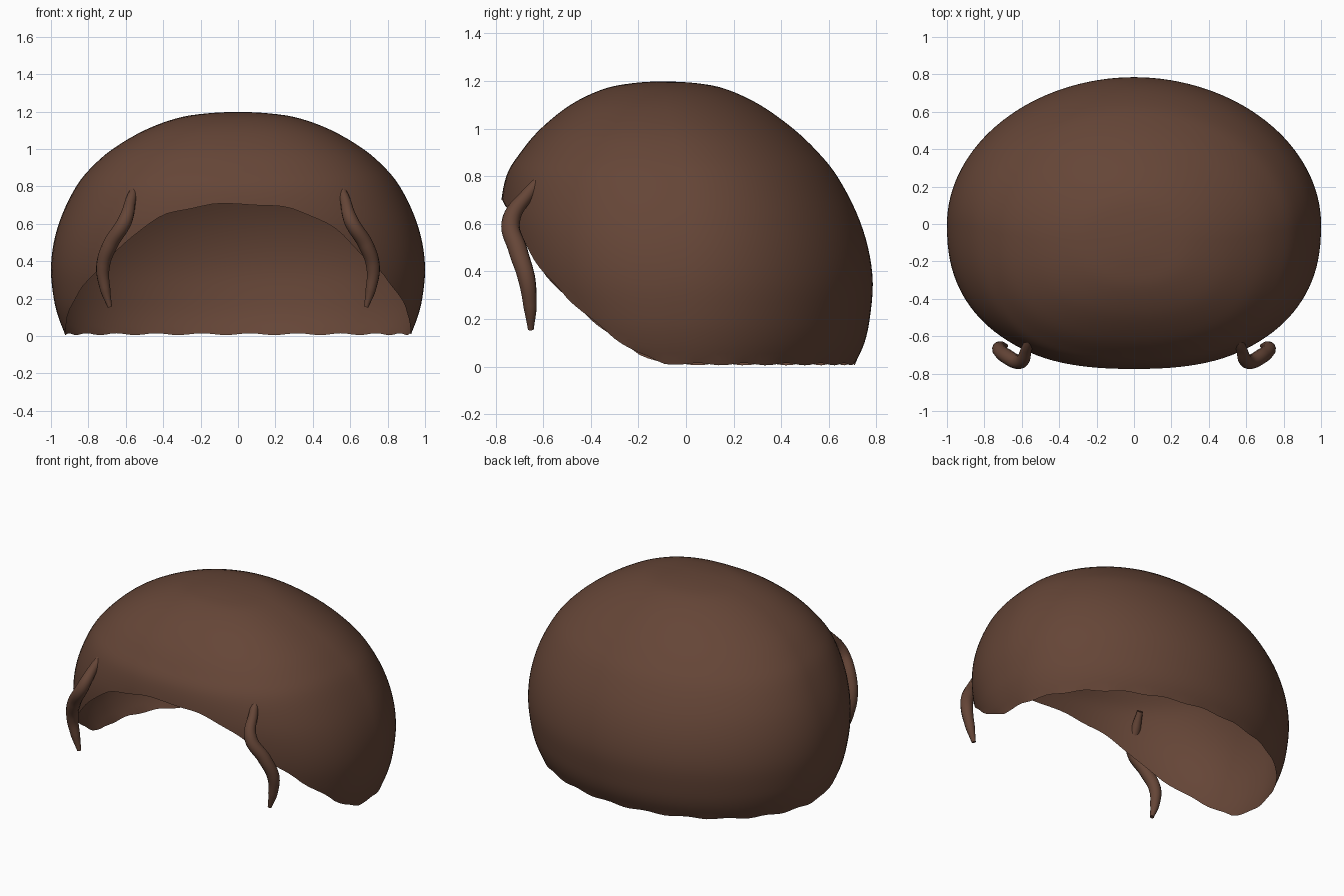
import bpy, bmesh, math

if "Cube" in bpy.data.objects:
    bpy.data.objects.remove(bpy.data.objects["Cube"])

brown = bpy.data.materials.new("dark brown")
brown.diffuse_color = (0.130, 0.060, 0.038, 1)
brown.use_nodes = True
brown.node_tree.nodes["Principled BSDF"].inputs["Base Color"].default_value = brown.diffuse_color

# Cap levels: height, half width, front y, back y
LEVELS = [(0.01, .925, -.60, .71), (.1, .96, -.66, .75), (.2, .985, -.70, .772),
          (.35, 1.0, -.745, .785), (.5, .985, -.772, .765), (.65, .94, -.78, .715),
          (.8, .865, -.755, .635), (.9, .785, -.695, .555), (1.0, .67, -.61, .45),
          (1.1, .50, -.485, .31), (1.165, .325, -.35, .17), (1.19, .17, -.23, .05),
          (1.198, 0, -.1, -.1)]
# Hairline: height of the lower edge for a given y
EDGE = [(-.80, .73), (-.78, .715), (-.74, .645), (-.65, .47), (-.6, .395), (-.5, .29),
        (-.4, .2), (-.3, .12), (-.2, .055), (-.1, .015), (0, .01)]


def level(k):
    """Smooth interpolation of the level table"""
    i = min(int(k), len(LEVELS) - 2)
    t = k - i
    p1, p2 = LEVELS[i], LEVELS[i + 1]
    p0 = LEVELS[i - 1] if i else [2 * a - b for a, b in zip(p1, p2)]
    if i + 2 < len(LEVELS):
        p3 = LEVELS[i + 2]
    else:
        p3 = (p1[0], -p1[1], -.2 - p1[2], -.2 - p1[3])
    return [.5 * (2 * b + (c - a) * t + (2 * a - 5 * b + 4 * c - d) * t * t
                  + (3 * b - a - 3 * c + d) * t ** 3) for a, b, c, d in zip(p0, p1, p2, p3)]


def edge(y):
    if y >= 0:
        return .01
    for (a, za), (b, zb) in zip(EDGE, EDGE[1:]):
        if y <= b:
            return za + (zb - za) * max(0, y - a) / (b - a)


def point(k, ang):
    z, w, f, b = level(k)
    mid = (f + b) / 2 if k > 9 else max(0, k - 5) / 4 * (f + b) / 2
    c, s = math.cos(ang), math.sin(ang)
    n = 2 / (1.97 if s > 0 else 2.42)         # squarer at the front
    x = w * math.copysign(abs(c) ** n, c)
    y = mid + ((b - mid) if s > 0 else (mid - f)) * math.copysign(abs(s) ** n, s)
    return x, y, z


def lower_k(ang):
    lo, hi = 0.0, 9.0
    if point(0, ang)[2] >= edge(point(0, ang)[1]):
        return 0.0
    for _ in range(30):
        m = (lo + hi) / 2
        p = point(m, ang)
        if p[2] < edge(p[1]):
            lo = m
        else:
            hi = m
    return hi


# Hair cap: open thin shell
bm = bmesh.new()
N, R = 128, 48
top = len(LEVELS) - 1
cols = []
for j in range(N):
    a = 2 * math.pi * j / N
    k0 = lower_k(a)
    col = []
    for i in range(R):
        x, y, z = point(k0 + (top - k0) * i / R, a)
        if i == 0:
            z += .005 * math.sin(a * 22)      # slightly wavy rim
        col.append(bm.verts.new((x, y, z)))
    cols.append(col)
apex = bm.verts.new((0, -.1, 1.198))
for j in range(N):
    A, B = cols[j], cols[(j + 1) % N]
    for i in range(R - 1):
        bm.faces.new((A[i], B[i], B[i + 1], A[i + 1]))
    bm.faces.new((A[-1], B[-1], apex))
for f in bm.faces:
    f.smooth = True
me = bpy.data.meshes.new("hair_cap")
bm.to_mesh(me)
bm.free()
me.materials.append(brown)
bpy.context.collection.objects.link(bpy.data.objects.new("hair_cap", me))


# Loose locks at the temples: tapered tubes
LOCK = [(.55, -.60, .80, .5), (.572, -.66, .73, .8), (.605, -.735, .615, 1.1),
        (.685, -.705, .485, 1.15), (.722, -.67, .37, 1.05), (.71, -.655, .25, .8),
        (.685, -.652, .155, .35)]


def lock(name, side):
    cu = bpy.data.curves.new(name, 'CURVE')
    cu.dimensions = '3D'
    cu.bevel_depth = .035
    cu.bevel_resolution = 4
    cu.use_fill_caps = True
    sp = cu.splines.new('BEZIER')
    sp.bezier_points.add(len(LOCK) - 1)
    for bp, (x, y, z, r) in zip(sp.bezier_points, LOCK):
        bp.co = (x * side, y, z)
        bp.radius = r
        bp.handle_left_type = bp.handle_right_type = 'AUTO'
    cu.materials.append(brown)
    ob = bpy.data.objects.new(name, cu)
    bpy.context.collection.objects.link(ob)
    bpy.ops.object.select_all(action='DESELECT')
    bpy.context.view_layer.objects.active = ob
    ob.select_set(True)
    bpy.ops.object.convert(target='MESH')
    bpy.ops.object.shade_smooth()


lock("right_lock", 1)
lock("left_lock", -1)
